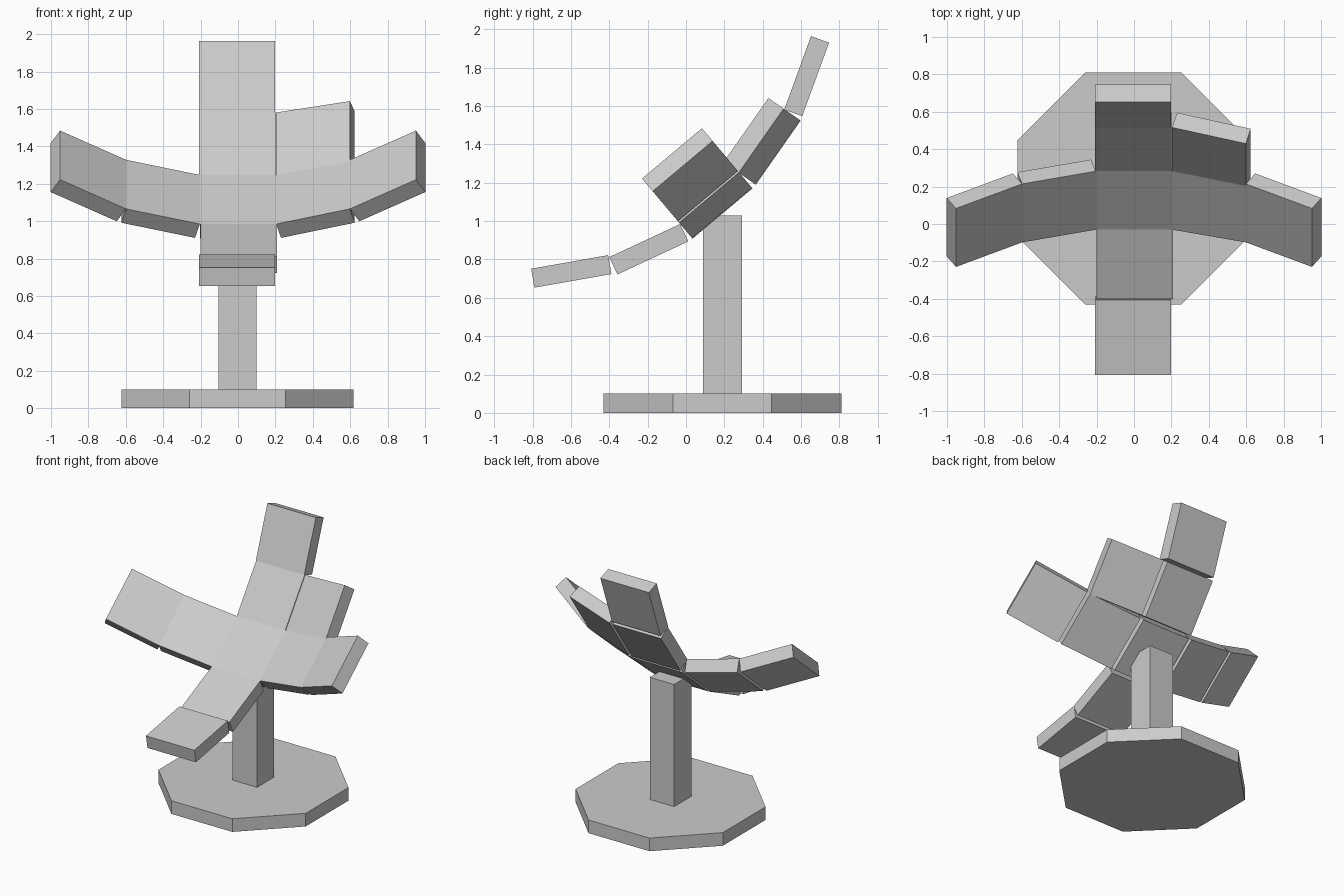
import bpy
import bmesh
from math import radians, pi, cos
from mathutils import Matrix, Vector

cube = bpy.data.objects.get("Cube")
if cube:
    bpy.data.objects.remove(cube, do_unlink=True)

GREY = (0.6, 0.6, 0.6, 1.0)
grey = bpy.data.materials.new("plain grey")
grey.use_nodes = True
grey.diffuse_color = GREY
grey.node_tree.nodes["Principled BSDF"].inputs["Base Color"].default_value = GREY

SIZE, THICK = 0.408, 0.1
HALF = SIZE / 2
BEND = radians(15)


def add_object(name, bm):
    mesh = bpy.data.meshes.new(name)
    bm.to_mesh(mesh)
    bm.free()
    mesh.materials.append(grey)
    obj = bpy.data.objects.new(name, mesh)
    bpy.context.collection.objects.link(obj)
    return obj


def box(name, size, centre, frame=Matrix()):
    bm = bmesh.new()
    bmesh.ops.create_cube(bm, size=1)
    bm.transform(frame @ Matrix.Translation(centre) @ Matrix.Diagonal((*size, 1)))
    return add_object(name, bm)


def panel(name, frame, nudge=(0, 0, 0)):
    """Square panel whose upper face is centred on the frame."""
    box(name, (SIZE, SIZE, THICK), (0, 0, -THICK / 2), Matrix.Translation(nudge) @ frame)


def fold(frame, direction):
    """Frame of the neighbouring panel, hinged upward or downward on the upper edge."""
    step = Matrix.Translation(Vector(direction) * HALF)
    dx, dy = direction[:2]
    turn = Matrix.Rotation(-BEND * dx, 4, 'Y') @ Matrix.Rotation(BEND * dy, 4, 'X')
    return frame @ step @ turn @ step


LEFT, RIGHT, BACK, FRONT = (1, 0, 0), (-1, 0, 0), (0, 1, 0), (0, -1, 0)

# Octagonal foot
bm = bmesh.new()
radius = 0.62 / cos(pi / 8)
bmesh.ops.create_cone(bm, cap_ends=True, segments=8, radius1=radius, radius2=radius, depth=0.1)
bm.transform(Matrix.Translation((-0.003, 0.19, 0.05)) @ Matrix.Rotation(pi / 8, 4, 'Z'))
add_object("base", bm)

# Square post
box("post", (0.205, 0.205, 0.94), (-0.003, 0.19, 0.56))

# Tilted centre panel
centre = Matrix.Translation((0, 0.126, 1.116)) @ Matrix.Rotation(radians(40), 4, 'X')
panel("centre_panel", centre)

# Two-panel wings either side
for side, way in (("left", LEFT), ("right", RIGHT)):
    inner = fold(centre, way)
    panel(side + "_inner_panel", inner)
    panel(side + "_outer_panel", fold(inner, way))

# Panels rising at the back, with one side panel
back = fold(centre, BACK)
panel("back_lower_panel", back, (-0.004, 0, 0))
panel("back_upper_panel", fold(back, BACK), (-0.005, -0.004, 0))
panel("back_left_panel", fold(back, LEFT))

# Panels levelling out at the front
front = fold(centre, FRONT)
panel("front_inner_panel", front, (0.004, 0, 0))
panel("front_outer_panel", fold(front, FRONT), (-0.005, -0.006, 0.01))
